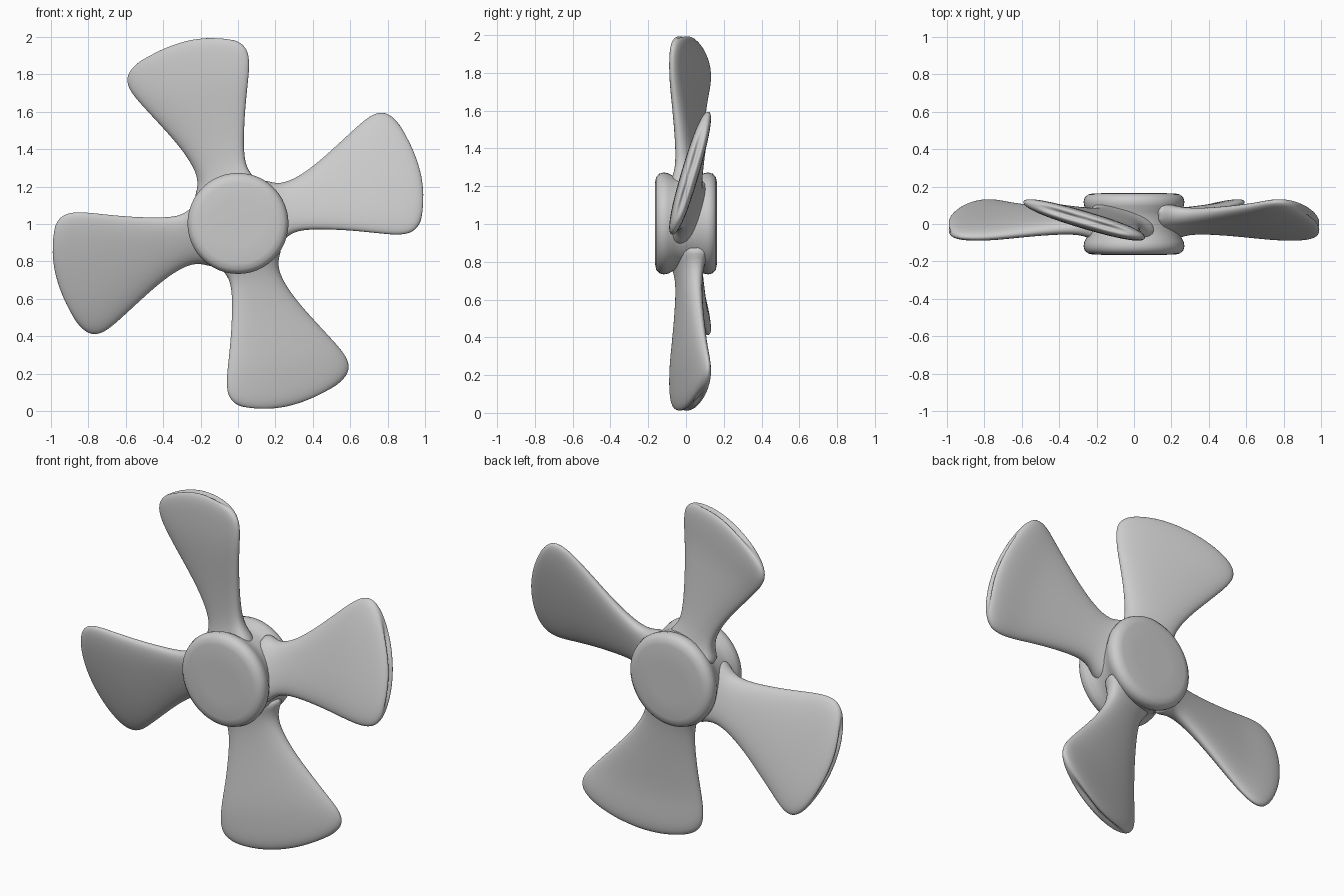
import bpy, bmesh, math
from mathutils import Matrix

if "Cube" in bpy.data.objects:
    bpy.data.objects.remove(bpy.data.objects["Cube"])

CZ = 1.003   # height of the rotor axis


def loft(name, rings):
    """Skin closed rings of points into a capped smooth mesh."""
    bm = bmesh.new()
    loops = [[bm.verts.new(p) for p in ring] for ring in rings]
    n = len(loops[0])
    for a, b in zip(loops, loops[1:]):
        for i in range(n):
            j = (i + 1) % n
            bm.faces.new((a[i], a[j], b[j], b[i]))
    bm.faces.new(loops[0][::-1])
    bm.faces.new(loops[-1])
    bmesh.ops.recalc_face_normals(bm, faces=bm.faces[:])
    me = bpy.data.meshes.new(name)
    bm.to_mesh(me)
    bm.free()
    for p in me.polygons:
        p.use_smooth = True
    ob = bpy.data.objects.new(name, me)
    bpy.context.collection.objects.link(ob)
    return ob


# Hub: lathed spool with rounded rims and a slight waist
half = [(.12, -.165), (.215, -.164), (.245, -.158), (.263, -.142), (.27, -.12),
        (.266, -.095), (.25, -.065), (.244, -.03)]
profile = half + [(r, -y) for r, y in reversed(half)]
N = 48
hub = loft("hub", [[(r * math.cos(2 * math.pi * i / N), y, r * math.sin(2 * math.pi * i / N))
                    for i in range(N)] for r, y in profile])
hub.location.z = CZ

# Blade sections: lower edge (u, v), upper edge (u, v), half thickness, outward bow
sections = [
    (.17, -.16, .10, .26, .105, 0),
    (.25, -.085, .18, .215, .075, 0),
    (.31, -.038, .27, .220, .056, 0),
    (.45, -.033, .40, .305, .050, .01),
    (.62, -.043, .53, .425, .050, .02),
    (.76, -.060, .64, .530, .050, .035),
    (.86, -.070, .72, .598, .050, .05),
    (.935, -.057, .795, .605, .047, .06),
    (.975, -.005, .865, .535, .036, .055),
    (.988, .050, .900, .460, .014, .045),
]


def blade_ring(lu, lv, uu, uv, t, bow, n=16):
    ring = []
    y0 = -.055 * min(1, max(0, (lu - .2) / .55))
    for i in range(n):
        a = 2 * math.pi * i / n
        c, s = math.cos(a), math.sin(a)
        f = .5 + .5 * math.copysign(abs(c) ** .85, c)
        h = t * math.copysign(abs(s) ** .8, s)
        u = lu + (uu - lu) * f + bow * 4 * f * (1 - f)
        v = lv + (uv - lv) * f
        ring.append((u, y0 + .29 * v + h, v))
    return ring


# Four pitched blades around the axis
blade = loft("blade_1", [blade_ring(*s) for s in sections])
sub = blade.modifiers.new("smooth", 'SUBSURF')
sub.levels = sub.render_levels = 2
for k in range(4):
    ob = blade if k == 0 else blade.copy()
    if k:
        ob.name = f"blade_{k + 1}"
        bpy.context.collection.objects.link(ob)
    ob.matrix_world = Matrix.Translation((0, 0, CZ)) @ Matrix.Rotation(-k * math.pi / 2, 4, 'Y')
